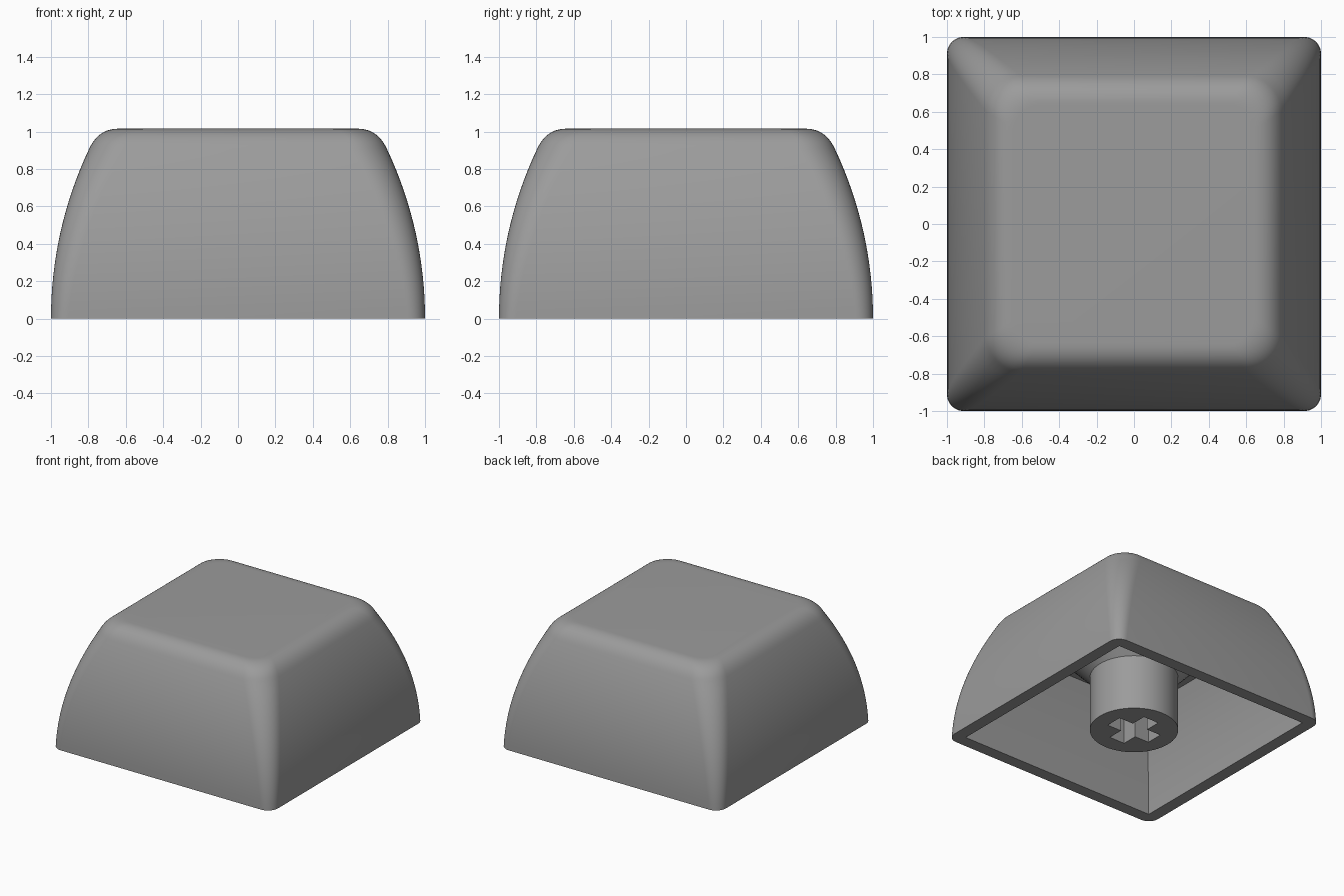
import bpy, bmesh, math
from mathutils import Vector

if "Cube" in bpy.data.objects:
    bpy.data.objects.remove(bpy.data.objects["Cube"])

grey = bpy.data.materials.new("grey plastic")
grey.diffuse_color = (0.33, 0.33, 0.33, 1)
grey.use_nodes = True
grey.node_tree.nodes["Principled BSDF"].inputs["Base Color"].default_value = grey.diffuse_color

ARC = 2.12          # radius of the bulging side walls
HEIGHT = 1.015


def wall(z):
    """Half width of the outer wall at height z."""
    return 1 - ARC + math.sqrt(ARC * ARC - z * z)


def rounded_square(half, radius, z, steps=10):
    pts = []
    for q in range(4):
        mid = math.pi / 4 + q * math.pi / 2
        c = Vector((math.copysign(half - radius, math.cos(mid)),
                    math.copysign(half - radius, math.sin(mid)), z))
        for i in range(steps + 1):
            a = q * math.pi / 2 + i / steps * math.pi / 2
            pts.append(c + radius * Vector((math.cos(a), math.sin(a), 0)))
    return pts


def square(half, z):
    return [Vector((x * half, y * half, z)) for x, y in ((1, 1), (-1, 1), (-1, -1), (1, -1))]


def circle(radius, z, n=64):
    return [Vector((radius * math.cos(2 * math.pi * i / n),
                    radius * math.sin(2 * math.pi * i / n), z)) for i in range(n)]


def loft(name, rings):
    """Closed solid through a stack of rings."""
    bm = bmesh.new()
    loops = [[bm.verts.new(p) for p in ring] for ring in rings]
    n = len(loops[0])
    for lo, hi in zip(loops, loops[1:]):
        for i in range(n):
            j = (i + 1) % n
            bm.faces.new((lo[i], lo[j], hi[j], hi[i]))
    bm.faces.new(loops[0][::-1])
    bm.faces.new(loops[-1])
    bmesh.ops.recalc_face_normals(bm, faces=bm.faces)
    me = bpy.data.meshes.new(name)
    bm.to_mesh(me)
    bm.free()
    me.materials.append(grey)
    ob = bpy.data.objects.new(name, me)
    bpy.context.collection.objects.link(ob)
    return ob


def box(name, x, y, z0, z1):
    return loft(name, [[Vector((sx * x, sy * y, z)) for sx, sy in
                        ((1, 1), (-1, 1), (-1, -1), (1, -1))] for z in (z0, z1)])


def select(ob):
    bpy.ops.object.select_all(action='DESELECT')
    ob.select_set(True)
    bpy.context.view_layer.objects.active = ob


def carve(ob, cutter):
    cutter.hide_render = True
    mod = ob.modifiers.new("cut", 'BOOLEAN')
    mod.operation = 'DIFFERENCE'
    mod.solver = 'EXACT'
    mod.object = cutter
    select(ob)
    bpy.ops.object.modifier_apply(modifier=mod.name)
    bpy.data.objects.remove(cutter)


def smooth(ob):
    select(ob)
    bpy.ops.object.shade_smooth_by_angle(angle=math.radians(30))


# Cap: curved walls, then a soft fillet into the flat top
rings = []
SHOULDER = 0.91
for i in range(17):
    t = i / 16
    rings.append(rounded_square(wall(SHOULDER * t), 0.09 + 0.10 * t, SHOULDER * t))
p0, p1, p2 = Vector((wall(SHOULDER), SHOULDER)), Vector((0.745, HEIGHT)), Vector((0.64, HEIGHT))
for i in range(1, 13):
    t = i / 12
    p = p0 * (1 - t) ** 2 + p1 * 2 * t * (1 - t) + p2 * t * t
    rings.append(rounded_square(p.x, 0.19 - 0.05 * t, p.y))
cap = loft("cap", rings)

# Hollow underside with sharp inner corners
CEILING = 0.8
heights = [-0.05] + [CEILING * i / 10 for i in range(11)]
carve(cap, loft("cavity", [square(wall(max(z, 0)) - 0.1, z) for z in heights]))
smooth(cap)

# Stem: post flaring out to the ceiling, with a cross-shaped socket
stem = loft("stem", [circle(0.333, 0), circle(0.333, 0.455), circle(0.67, CEILING + 0.01)])
for x, y in ((0.2, 0.07), (0.07, 0.2)):
    carve(stem, box("socket", x, y, -0.05, 0.42))
smooth(stem)
